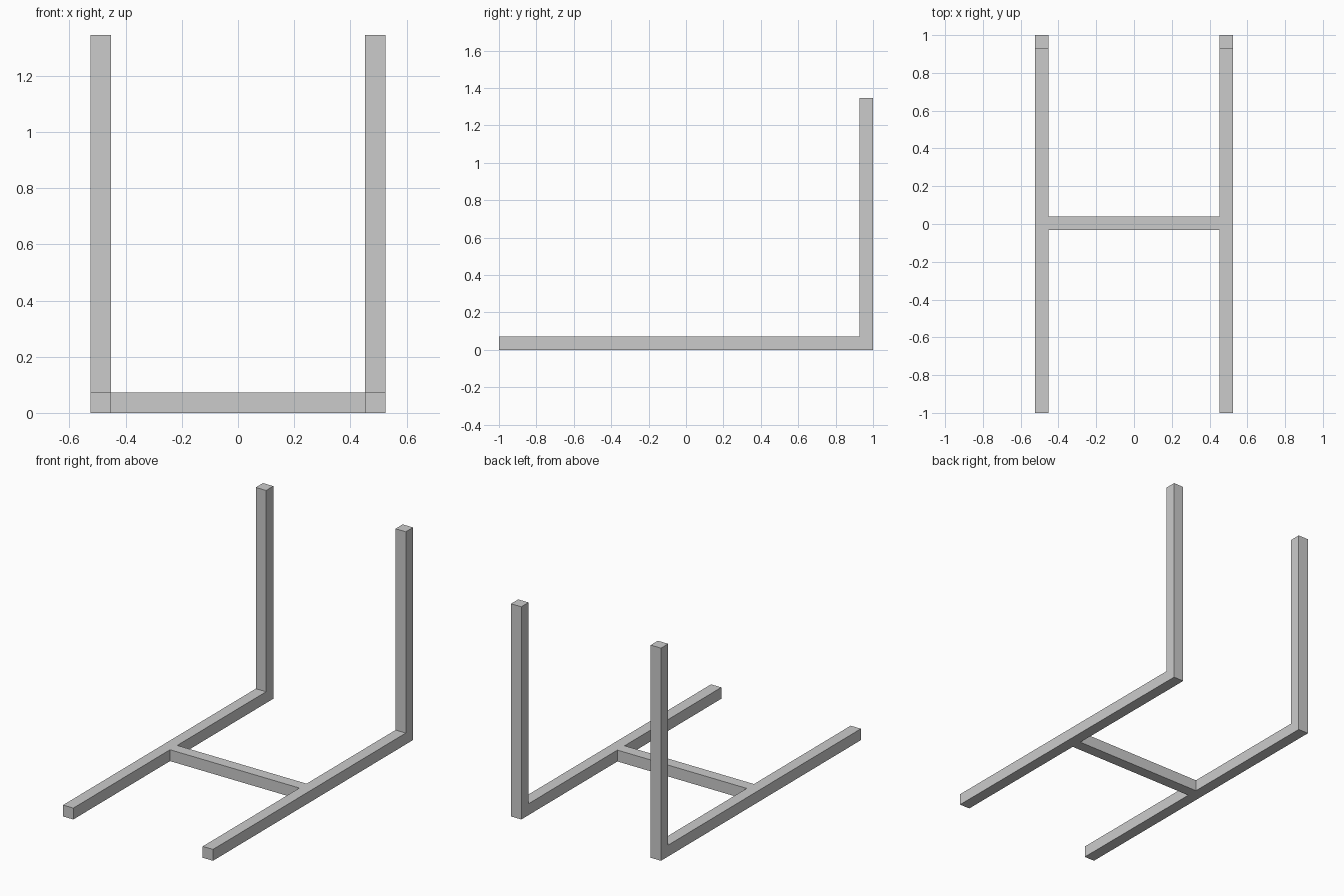
import bpy
import bmesh

cube = bpy.data.objects.get("Cube")
if cube:
    bpy.data.objects.remove(cube, do_unlink=True)

BAR = 0.072      # square bar thickness
HALF_W = 0.525   # half overall width
HEIGHT = 1.346

GREY = (0.6, 0.6, 0.6, 1)
metal = bpy.data.materials.new("plain grey")
metal.use_nodes = True
metal.diffuse_color = GREY
metal.node_tree.nodes["Principled BSDF"].inputs["Base Color"].default_value = GREY


def extrude_profile(name, profile, x0, x1):
    """Extrude a (y, z) outline along x."""
    bm = bmesh.new()
    face = bm.faces.new([bm.verts.new((x0, y, z)) for y, z in profile])
    moved = bmesh.ops.extrude_face_region(bm, geom=[face])["geom"]
    verts = [v for v in moved if isinstance(v, bmesh.types.BMVert)]
    bmesh.ops.translate(bm, verts=verts, vec=(x1 - x0, 0, 0))
    bmesh.ops.recalc_face_normals(bm, faces=bm.faces)
    mesh = bpy.data.meshes.new(name)
    bm.to_mesh(mesh)
    bm.free()
    mesh.materials.append(metal)
    obj = bpy.data.objects.new(name, mesh)
    bpy.context.collection.objects.link(obj)


# L-shaped side frames: floor rail with an upright at the back
side = [(-1, 0), (1, 0), (1, HEIGHT), (1 - BAR, HEIGHT), (1 - BAR, BAR), (-1, BAR)]
inner = HALF_W - BAR
extrude_profile("left_side_frame", side, inner, HALF_W)
extrude_profile("right_side_frame", side, -HALF_W, -inner)

# Crossbar joining the two rails
y0 = -0.033
cross = [(y0, 0), (y0 + BAR, 0), (y0 + BAR, BAR), (y0, BAR)]
extrude_profile("crossbar", cross, -inner, inner)
